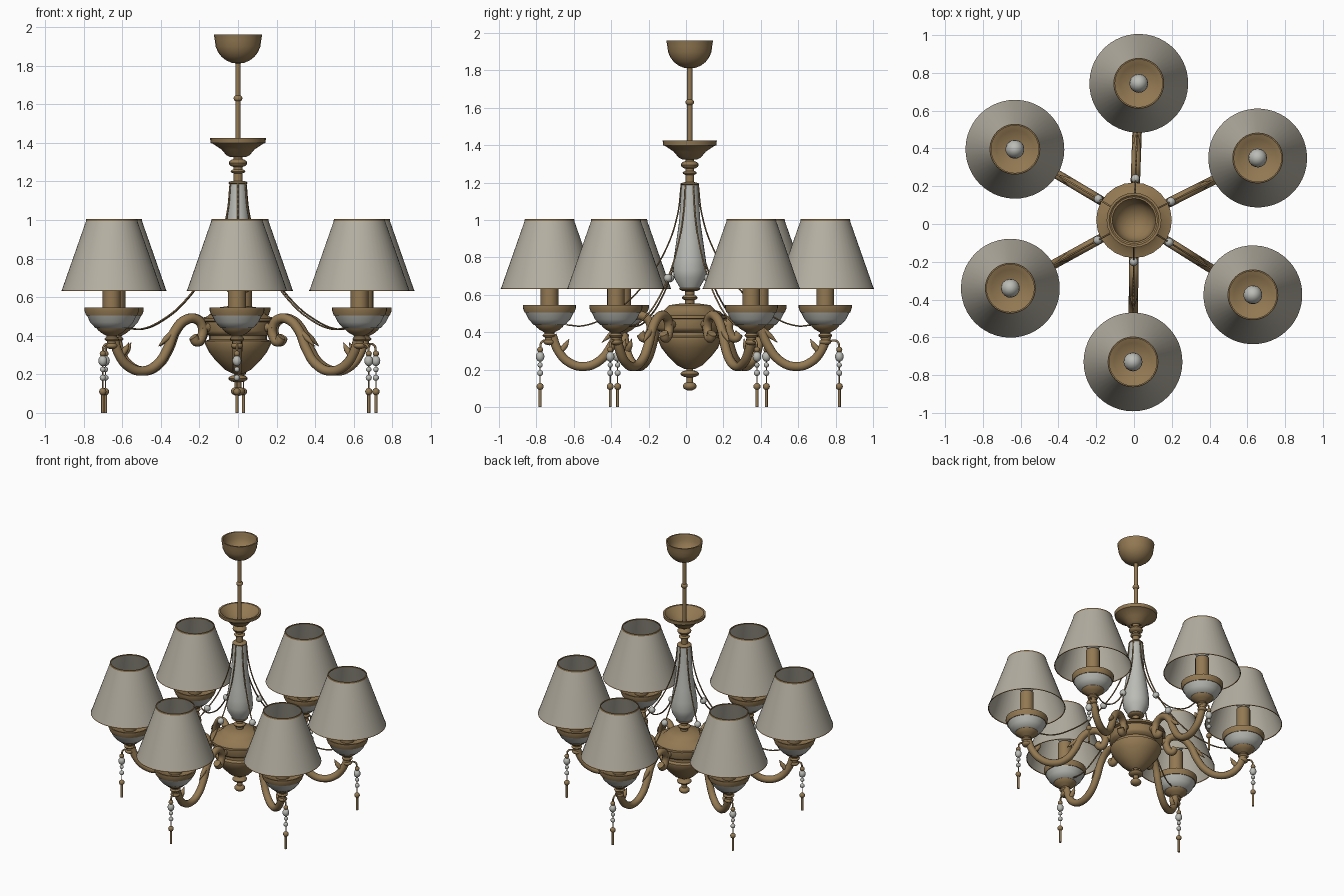
import bpy, bmesh
from math import sin, cos, pi, radians
from mathutils import Matrix

cube = bpy.data.objects.get("Cube")
if cube:
    bpy.data.objects.remove(cube)


def material(name, colour):
    m = bpy.data.materials.new(name)
    m.use_nodes = True
    m.diffuse_color = (*colour, 1)
    node = next(n for n in m.node_tree.nodes if n.type == 'BSDF_PRINCIPLED')
    node.inputs["Base Color"].default_value = (*colour, 1)
    node.inputs["Roughness"].default_value = 0.6
    return m


bronze = material("aged bronze", (0.29, 0.19, 0.085))
fabric = material("cream fabric", (0.46, 0.43, 0.36))
china = material("white china", (0.50, 0.50, 0.47))

HUB = Matrix.Translation((0, 0.02, 0))


def place(mesh, matrix, name):
    ob = bpy.data.objects.new(name, mesh)
    ob.matrix_world = matrix
    bpy.context.collection.objects.link(ob)


def smooth(mesh, angle):
    mesh.polygons.foreach_set("use_smooth", [True] * len(mesh.polygons))
    mesh.set_sharp_from_angle(angle=radians(angle))


def lathe(name, mat, profile, seg=24):
    """Turn (radius, height) points, listed bottom to top, about z."""
    bm = bmesh.new()
    rings = []
    for r, z in profile:
        if r < 1e-4:
            rings.append([bm.verts.new((0, 0, z))] * seg)
        else:
            rings.append([bm.verts.new((r * cos(2 * pi * i / seg), r * sin(2 * pi * i / seg), z))
                          for i in range(seg)])
    for a, b in zip(rings, rings[1:]):
        for i in range(seg):
            j = (i + 1) % seg
            corners = list(dict.fromkeys((a[i], a[j], b[j], b[i])))
            if len(corners) > 2:
                bm.faces.new(corners)
    mesh = bpy.data.meshes.new(name)
    bm.to_mesh(mesh)
    bm.free()
    mesh.materials.append(mat)
    smooth(mesh, 40)
    return mesh


def ball(name, mat, r, z, stretch=1.0):
    """Bead or flattened moulding centred at height z."""
    angles = [pi * i / 8 for i in range(9)]
    return lathe(name, mat, [(r * sin(a), z - r * stretch * cos(a)) for a in angles], 16)


def rod(name, mat, r, low, high):
    return lathe(name, mat, [(0, low), (r, low), (r, high), (0, high)], 16)


def tube(name, path, radius, widths=None, roundness=3):
    """Sweep a round bronze section along (reach, height) points."""
    cu = bpy.data.curves.new(name, 'CURVE')
    cu.dimensions = '3D'
    cu.bevel_depth, cu.bevel_resolution, cu.resolution_u = radius, roundness, 6
    cu.use_fill_caps = True
    sp = cu.splines.new('BEZIER')
    sp.bezier_points.add(len(path) - 1)
    for i, (p, (x, z)) in enumerate(zip(sp.bezier_points, path)):
        p.co = (x, 0, z)
        p.handle_left_type = p.handle_right_type = 'AUTO'
        p.radius = widths[i] if widths else 1
    ob = bpy.data.objects.new(name, cu)
    bpy.context.collection.objects.link(ob)
    dg = bpy.context.evaluated_depsgraph_get()
    mesh = bpy.data.meshes.new_from_object(ob.evaluated_get(dg))
    bpy.data.objects.remove(ob)
    mesh.name = name
    mesh.materials.clear()
    mesh.materials.append(bronze)
    smooth(mesh, 60)
    return mesh


# Ceiling canopy: a hollow rounded bowl, open at the top
quarter = [pi / 2 * i / 6 for i in range(7)]
outside = [(.12 * sin(a), 1.93 - .12 * cos(a)) for a in quarter]
inside = [(.11 * sin(a), 1.94 - .1 * cos(a)) for a in reversed(quarter)]
canopy = lathe("ceiling_canopy", bronze, outside + [(.125, 1.96), (.115, 1.96)] + inside)

# Dish above the neck, open at the top
dish = lathe("upper_dish", bronze, [(.04, 1.325), (.06, 1.335), (.085, 1.365), (.13, 1.395), (.142, 1.4),
                                    (.145, 1.425), (.132, 1.425), (.07, 1.365), (0, 1.355)])

# China vase on the stem
vase = lathe("vase_stem", china, [(.045, .625), (.083, .69), (.09, .73), (.086, .79), (.073, .88),
                                  (.057, .99), (.044, 1.19)])

# Hub: tapered bowl below, banded drum and domed lid above
bowl = lathe("hub_bowl", bronze, [(.03, .205), (.07, .225), (.115, .27), (.15, .315), (.172, .36),
                                  (.172, .372), (.15, .38), (.15, .4)])
drum = lathe("hub_drum", bronze, [(.15, .4), (.172, .41), (.18, .425), (.18, .47), (.2, .475), (.2, .49),
                                  (.16, .5), (.13, .525), (.11, .545), (.04, .555), (0, .555)])

# Straight cores, with turned mouldings threaded on them
column = [canopy, dish, vase, bowl, drum,
          rod("hanging_rod", bronze, .014, 1.36, 1.83),
          rod("neck_core", bronze, .024, 1.18, 1.34),
          rod("foot_core", bronze, .025, .54, .64),
          rod("finial_core", bronze, .018, .1, .23)]
mouldings = {"rod_knob": (.023, 1.63, .8), "neck_upper": (.048, 1.295, .5), "neck_middle": (.038, 1.252, .35),
             "neck_lower": (.05, 1.192, .25), "foot_upper": (.057, .632, .25), "foot_lower": (.042, .585, .4),
             "finial_upper": (.05, .178, .4), "finial_tip": (.037, .112, .65)}
column += [ball(name, bronze, *size) for name, size in mouldings.items()]
for mesh in column:
    place(mesh, HUB, mesh.name)

# Lamp parts, turned about the lamp's own axis
lamp = [
    lathe("shade", fabric, [(.26, .632), (.13, 1.003)], 48),
    lathe("shade_top_trim", bronze, [(.134, .995), (.132, 1.005), (.125, 1.005), (.128, .995)], 48),
    lathe("shade_bottom_trim", bronze, [(.256, .637), (.257, .631), (.2615, .631), (.26, .637)], 48),
    lathe("cup_bowl", china, [(.07, .437), (.085, .44), (.112, .47), (.13, .507)], 32),
    lathe("cup_rim", bronze, [(.126, .505), (.133, .505), (.142, .53), (.142, .545), (.132, .545),
                              (.1, .52), (.04, .51)], 32),
    lathe("cup_neck", bronze, [(.022, .345), (.028, .4), (.055, .415), (.072, .43), (.08, .445)]),
    ball("neck_collar", bronze, .037, .383, .4),
    ball("neck_button", bronze, .032, .348, .55),
    rod("candle_sleeve", bronze, .047, .5, .745),
    ball("bulb", china, .05, .8, 1.2),
]

# Pendant drop hanging outside each lamp
pendant = [
    ball("drop_large_bead", china, .023, .27, 1.2),
    ball("drop_small_bead", china, .014, .225),
    ball("drop_lower_bead", china, .016, .182),
    ball("drop_leaf", bronze, .016, .307),
    ball("drop_cap", bronze, .019, .11),
    rod("drop_spike", bronze, .008, 0, .1),
    rod("drop_link", bronze, .003, .1, .32),
]

# Scrolled arm with leaf spurs, hook and swag, drawn in the radial plane
radial = [
    tube("arm", [(.265, .395), (.243, .368), (.215, .395), (.212, .45), (.25, .487), (.31, .483), (.37, .43),
                 (.415, .335), (.48, .25), (.565, .217), (.65, .242), (.705, .305), (.735, .385)], .025),
    tube("arm_bracket", [(.15, .44), (.22, .445)], .024),
    tube("arm_inner_leaf", [(.37, .43), (.425, .385), (.47, .345)], .017, [1, .9, .1]),
    tube("arm_outer_leaf", [(.7, .29), (.665, .33), (.645, .365)], .017, [1, .9, .1]),
    tube("drop_hook", [(.72, .325), (.76, .355), (.79, .35), (.8, .31)], .006),
    tube("swag_chain", [(.045, 1.19), (.065, 1.03), (.12, .86), (.22, .69), (.32, .575), (.43, .492),
                        (.57, .435), (.66, .44)], .0045, roundness=1),
]
swag_bead = ball("swag_bead", china, .023, .69)

# Six arms: each one's angle and the reach of its lamp
for n, (angle, reach) in enumerate([(88, .725), (26.7, .733), (-32.1, .743),
                                    (-90.4, .75), (-151.2, .747), (149.2, .734)], 1):
    turn = HUB @ Matrix.Rotation(radians(angle), 4, 'Z')
    for meshes, out in [(radial, 0), (lamp, reach), (pendant, .8), ([swag_bead], .22)]:
        for mesh in meshes:
            place(mesh, turn @ Matrix.Translation((out, 0, 0)), f"{mesh.name}_{n}")
